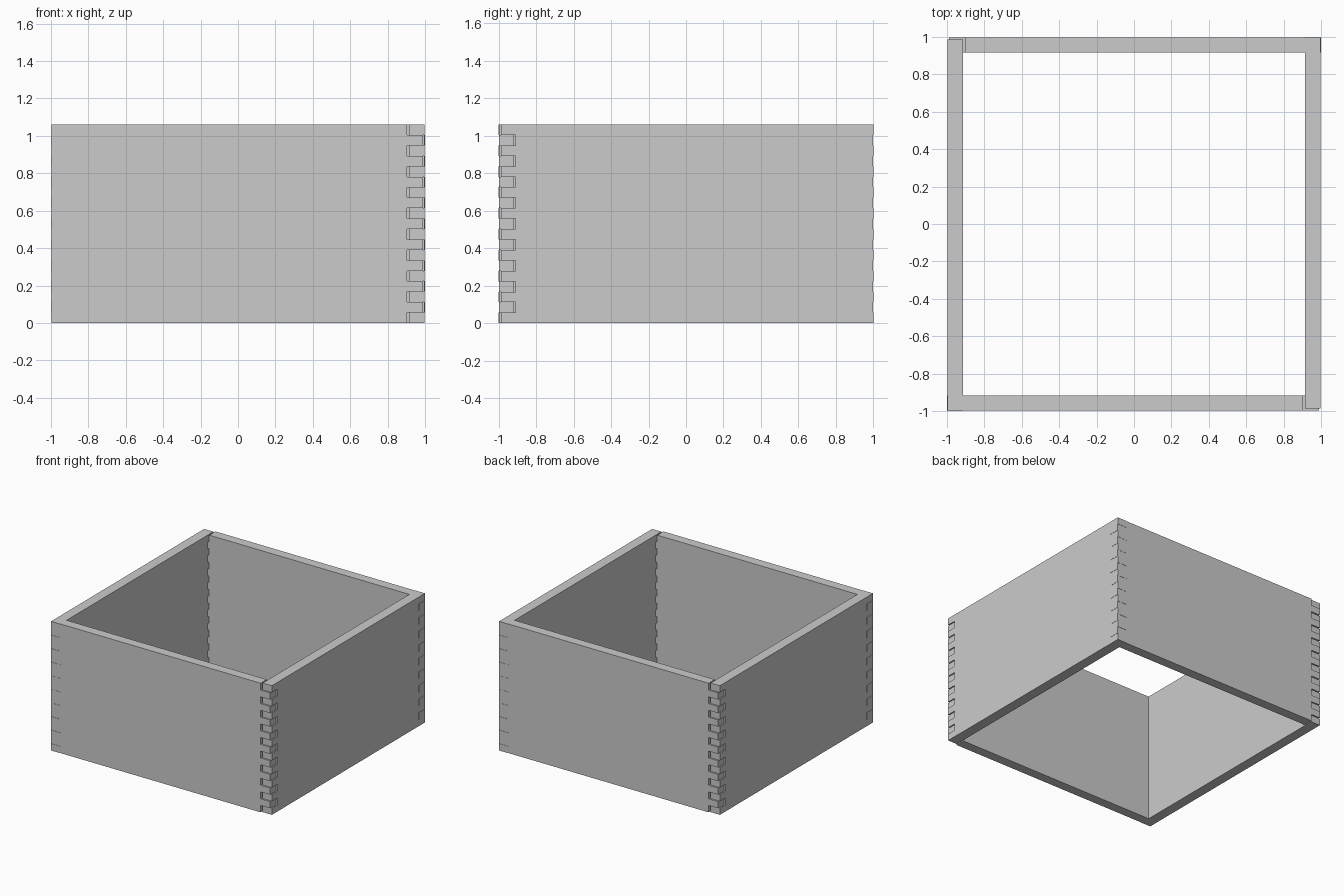
import bpy, bmesh
from mathutils import Matrix
from math import pi

if "Cube" in bpy.data.objects:
    bpy.data.objects.remove(bpy.data.objects["Cube"])

HEIGHT, SEGMENTS = 1.06, 19
STEP = HEIGHT / SEGMENTS


def finger_edge(shoulder, tip, parity):
    """Stepped board end: segments of the given parity reach out to the tip."""
    points = []
    for i in range(SEGMENTS):
        u = tip if i % 2 == parity else shoulder
        points += [(u, i * STEP), (u, (i + 1) * STEP)]
    return points


def board(name, low_end, high_end, parity, inner, outer, along_x, turn):
    """Board with finger-jointed ends, extruded from its stepped outline."""
    outline = finger_edge(*high_end, parity) + finger_edge(*low_end, parity)[::-1]
    bm = bmesh.new()
    verts = [bm.verts.new((u, inner, z) if along_x else (inner, u, z))
             for u, z in outline]
    face = bm.faces.new(verts)
    result = bmesh.ops.extrude_face_region(bm, geom=[face])
    moved = [v for v in result["geom"] if isinstance(v, bmesh.types.BMVert)]
    shift = outer - inner
    bmesh.ops.translate(bm, verts=moved,
                        vec=(0, shift, 0) if along_x else (shift, 0, 0))
    bmesh.ops.transform(bm, matrix=Matrix.Rotation(turn, 4, 'Z'), verts=bm.verts)
    bmesh.ops.recalc_face_normals(bm, faces=bm.faces)
    # Clean split of the concave outlines
    bmesh.ops.triangulate(bm, faces=[f for f in bm.faces if len(f.verts) > 4])
    mesh = bpy.data.meshes.new(name)
    bm.to_mesh(mesh)
    bm.free()
    obj = bpy.data.objects.new(name, mesh)
    bpy.context.collection.objects.link(obj)
    return obj


# Front and right boards; the back and left are the same turned half way round.
# One corner of each pair is tight, the other stands open by a small gap.
for turn, long_name, side_name in ((0, "front_board", "right_board"),
                                   (pi, "back_board", "left_board")):
    board(long_name, (-0.914, -1.0), (0.904, 0.988), 1,
          -0.918, -0.998, True, turn)
    board(side_name, (-0.911, -0.986), (0.918, 1.0), 0,
          0.914, 0.998, False, turn)
